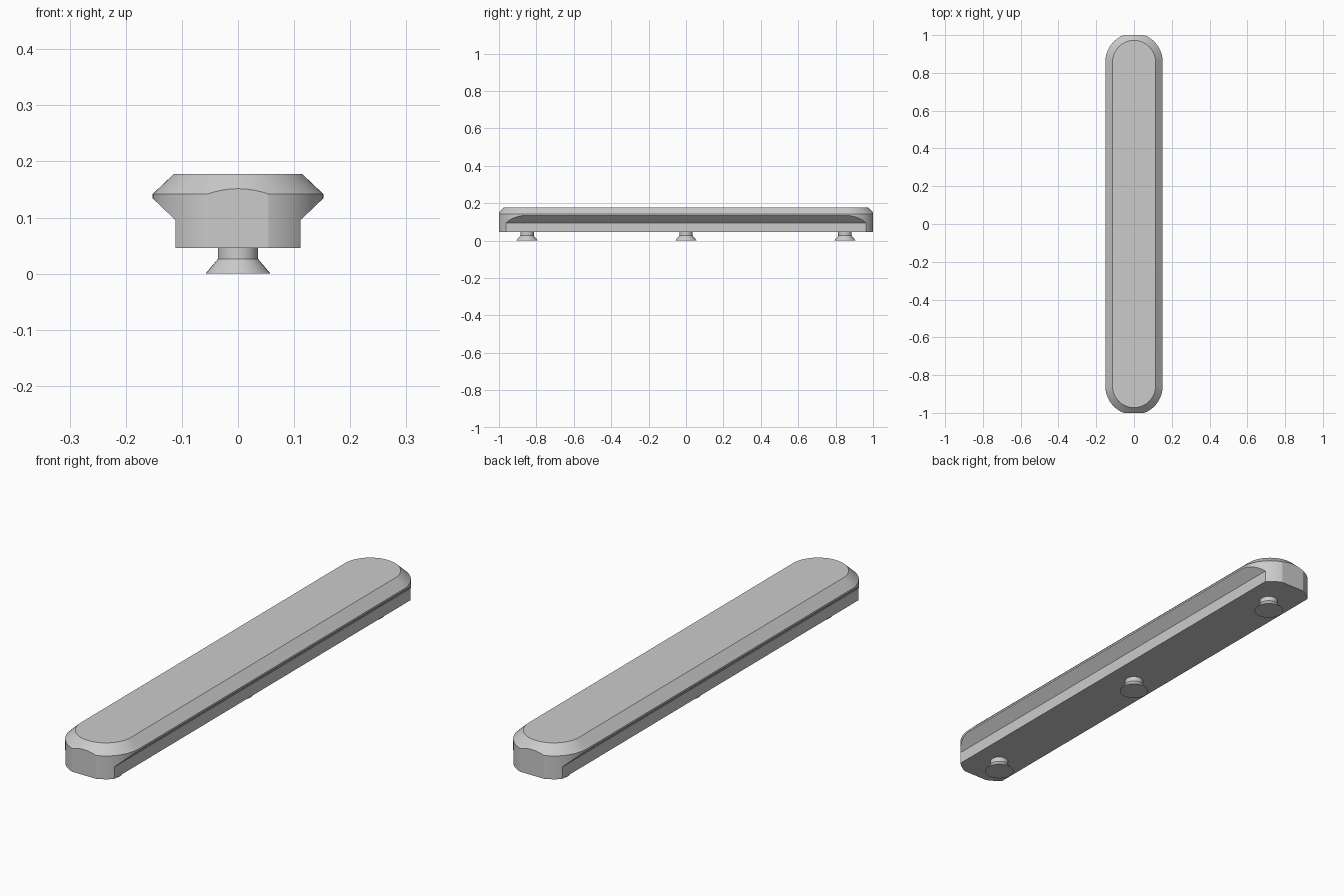
import bpy, bmesh, math

old = bpy.data.objects.get("Cube")
if old:
    bpy.data.objects.remove(old, do_unlink=True)

grey = bpy.data.materials.new("plain grey")
grey.use_nodes = True
GREY = (0.6, 0.6, 0.6, 1)
grey.diffuse_color = GREY
grey.node_tree.nodes["Principled BSDF"].inputs["Base Color"].default_value = GREY

END_Y = 0.858      # centre of the rounded ends
ARC = 32           # segments per rounded end


def make_object(name, bm):
    bmesh.ops.recalc_face_normals(bm, faces=bm.faces)
    mesh = bpy.data.meshes.new(name)
    bm.to_mesh(mesh)
    bm.free()
    mesh.materials.append(grey)
    ob = bpy.data.objects.new(name, mesh)
    bpy.context.scene.collection.objects.link(ob)
    return ob


def loft(name, rings):
    """Skin a stack of closed point rings and cap both ends."""
    bm = bmesh.new()
    loops = [[bm.verts.new(p) for p in ring] for ring in rings]
    n = len(loops[0])
    for a, b in zip(loops, loops[1:]):
        for i in range(n):
            j = (i + 1) % n
            bm.faces.new((a[i], a[j], b[j], b[i]))
    bm.faces.new(loops[0])
    bm.faces.new(loops[-1])
    return make_object(name, bm)


def stadium(r, z):
    pts = []
    for start, cy in ((0, END_Y), (math.pi, -END_Y)):
        for i in range(ARC + 1):
            a = start + math.pi * i / ARC
            pts.append((r * math.cos(a), cy + r * math.sin(a), z))
    return pts


def circle(r, y, z, n=32):
    return [(r * math.cos(2 * math.pi * i / n), y + r * math.sin(2 * math.pi * i / n), z)
            for i in range(n)]


def smooth(ob):
    bpy.ops.object.select_all(action="DESELECT")
    ob.select_set(True)
    bpy.context.view_layer.objects.active = ob
    bpy.ops.object.shade_smooth_by_angle(angle=math.radians(25))


# Long rounded bar with a bevelled top
bar = loft("bar", [stadium(0.152, 0.046), stadium(0.152, 0.142), stadium(0.114, 0.178)])

# Cross-section that undercuts the long sides and squares off the ends
half = [(0.111, 0.0), (0.111, 0.095), (0.2, 0.18), (0.2, 0.3)]
section = half + [(-x, z) for x, z in reversed(half)]
cutter = loft("side_cutter", [[(x, y, z) for x, z in section] for y in (-1, 1)])
cutter.hide_render = True

trim = bar.modifiers.new("trim", "BOOLEAN")
trim.operation = "INTERSECT"
trim.solver = "EXACT"
trim.object = cutter
smooth(bar)
bpy.ops.object.modifier_apply(modifier=trim.name)
bpy.data.objects.remove(cutter, do_unlink=True)

# Flared feet
for name, y in (("front_foot", -0.85), ("middle_foot", 0), ("back_foot", 0.85)):
    foot = loft(name, [circle(0.058, y, 0), circle(0.036, y, 0.026), circle(0.036, y, 0.048)])
    smooth(foot)
